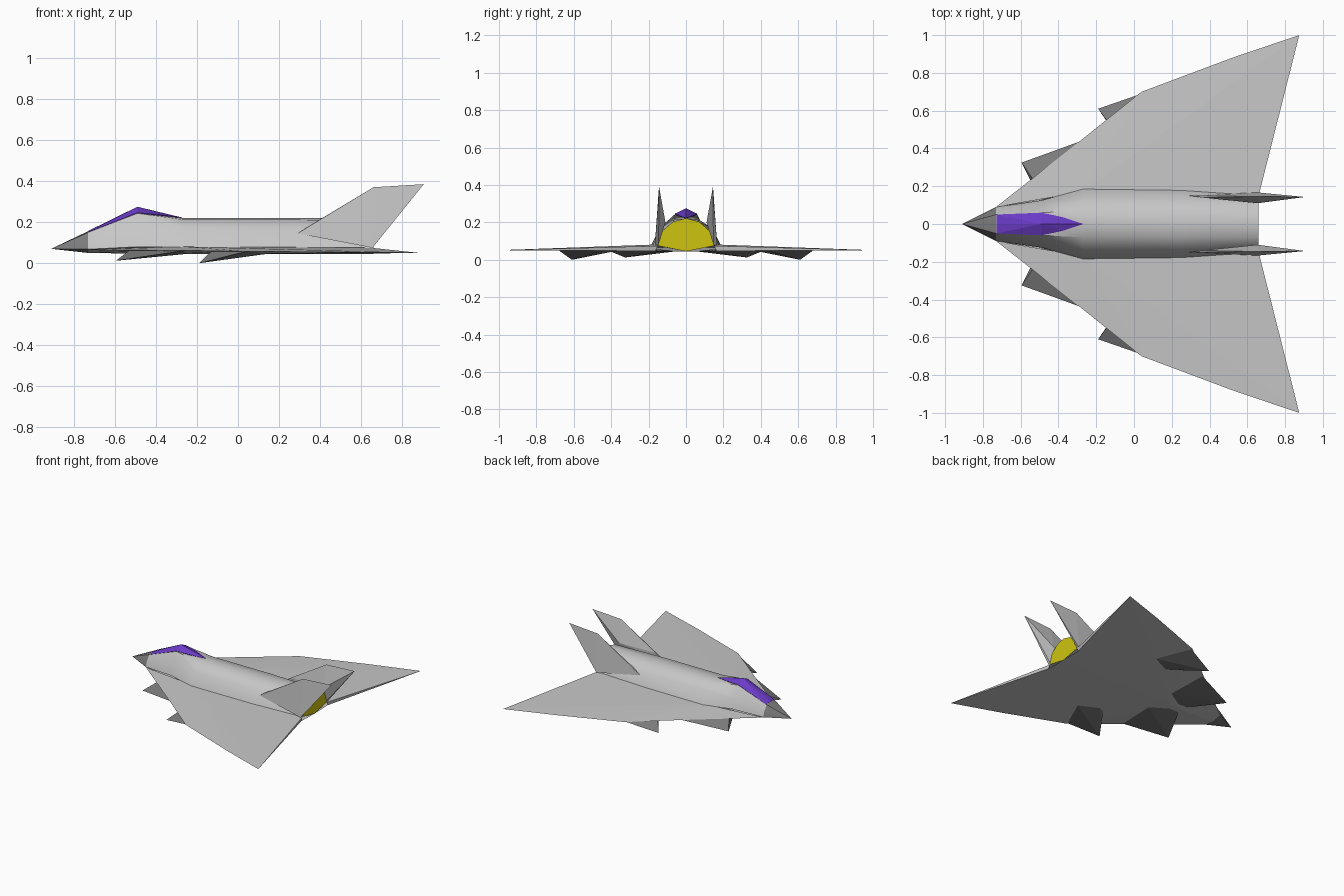
import bpy, bmesh, math

if "Cube" in bpy.data.objects:
    bpy.data.objects.remove(bpy.data.objects["Cube"], do_unlink=True)


def material(name, rgb):
    m = bpy.data.materials.new(name)
    m.use_nodes = True
    m.diffuse_color = (*rgb, 1)
    m.node_tree.nodes["Principled BSDF"].inputs["Base Color"].default_value = (*rgb, 1)
    return m


LIGHT = material("light_grey", (0.57, 0.57, 0.57))
DARK = material("dark_grey", (0.2, 0.2, 0.2))
PURPLE = material("canopy_purple", (0.15, 0.045, 0.58))
YELLOW = material("engine_yellow", (0.62, 0.55, 0.005))


def finish(name, bm, mats, smooth=None, mirror=False):
    bmesh.ops.recalc_face_normals(bm, faces=bm.faces)
    mesh = bpy.data.meshes.new(name)
    bm.to_mesh(mesh)
    bm.free()
    ob = bpy.data.objects.new(name, mesh)
    bpy.context.collection.objects.link(ob)
    for m in mats:
        mesh.materials.append(m)
    if smooth:
        bpy.ops.object.select_all(action="DESELECT")
        ob.select_set(True)
        bpy.context.view_layer.objects.active = ob
        bpy.ops.object.shade_smooth_by_angle(angle=math.radians(smooth))
    if mirror:
        mod = ob.modifiers.new("mirror", "MIRROR")
        mod.use_axis = (False, True, False)
        mod.use_clip = True
    return ob


def hull(name, points, mat, mirror=True):
    bm = bmesh.new()
    for p in points:
        bm.verts.new(p)
    out = bmesh.ops.convex_hull(bm, input=bm.verts)
    loose = [g for g in out["geom_interior"] if isinstance(g, bmesh.types.BMVert)]
    bmesh.ops.delete(bm, geom=loose, context="VERTS")
    return finish(name, bm, [mat], mirror=mirror)


# Fuselage: half sections from keel to spine, lofted from nose to engine
sections = [
    (-0.73, [(0, .05), (.09, .068), (.082, .105), (.05, .15), (0, .156)]),
    (-0.49, [(0, .05), (.125, .08), (.105, .15), (.06, .243), (0, .25)]),
    (-0.27, [(0, .05), (.185, .08), (.14, .17), (.07, .213), (0, .22)]),
    (0.25, [(0, .05), (.178, .078), (.135, .17), (.07, .213), (0, .22)]),
    (0.66, [(0, .045), (.15, .075), (.125, .155), (.07, .203), (0, .222)]),
]
bm = bmesh.new()
rings = []
for x, half in sections:
    loop = half + [(-y, z) for y, z in half[-2:0:-1]]
    rings.append([bm.verts.new((x, y, z)) for y, z in loop])
count = len(rings[0])
for a, b in zip(rings, rings[1:]):
    for i in range(count):
        j = (i + 1) % count
        bm.faces.new((a[i], a[j], b[j], b[i]))
tip = bm.verts.new((-0.91, 0, 0.07))
for i in range(count):
    bm.faces.new((tip, rings[0][i], rings[0][(i + 1) % count])).material_index = 1
bm.faces.new(rings[-1]).material_index = 2
finish("fuselage", bm, [LIGHT, DARK, YELLOW], smooth=35)

# Canopy: faceted ridge over the cockpit
rim = [(-0.728, .05, .152), (-0.49, .06, .246), (-0.38, .037, .236)]
ridge = [(-0.728, 0, .158), (-0.49, 0, .275), (-0.27, 0, .222), (-0.49, 0, .2)]
hull("canopy", [(x, s * y, z) for x, y, z in rim for s in (-1, 1)] + ridge, PURPLE, mirror=False)

# Wing: thin cranked delta with a shared sharp edge, mirrored
edge = [(-0.73, .09, .066), (-0.26, .46, .062), (0.04, .70, .058), (0.52, .88, .054), (0.875, 1, .051)]
bm = bmesh.new()
e = [bm.verts.new(p) for p in edge]
root = bm.verts.new((-0.27, .17, .081))
tail = bm.verts.new((0.66, .15, .074))
under = bm.verts.new((0.66, .165, .047))
keel = [bm.verts.new(p) for p in [(-0.73, 0, .05), (-0.35, 0, .045), (0.66, 0, .044)]]
for a, b in zip(e, e[1:]):
    bm.faces.new((root, a, b))
bm.faces.new((root, e[-1], tail))
bm.faces.new((tail, e[-1], under))
bm.faces.new((keel[0], e[0], e[1], keel[1]))
for a, b in zip(e[1:], e[2:]):
    bm.faces.new((keel[1], a, b))
bm.faces.new((keel[1], e[-1], under))
bm.faces.new((keel[1], under, keel[2]))
finish("wing", bm, [LIGHT], mirror=True)

# Pointed dark wedges under each leading edge
hull("front_wedge", [(-0.595, .325, .012), (-0.27, .443, .06), (-0.243, .127, .046),
                     (-0.376, .045, .046), (-0.458, .047, .047), (-0.53, .23, .062)], DARK)
hull("rear_wedge", [(-0.19, .61, 0), (0.04, .69, .057), (0.174, .43, .05),
                    (0.017, .357, .05), (-0.037, .388, .05), (-0.13, .53, .058)], DARK)

# Swept tail fins
hull("tail_fin", [(0.29, .15, .145), (0.36, .14, .19), (0.655, .11, .2), (0.655, .167, .075),
                  (0.655, .147, .08), (0.66, .146, .37), (0.905, .143, .385)], LIGHT)
